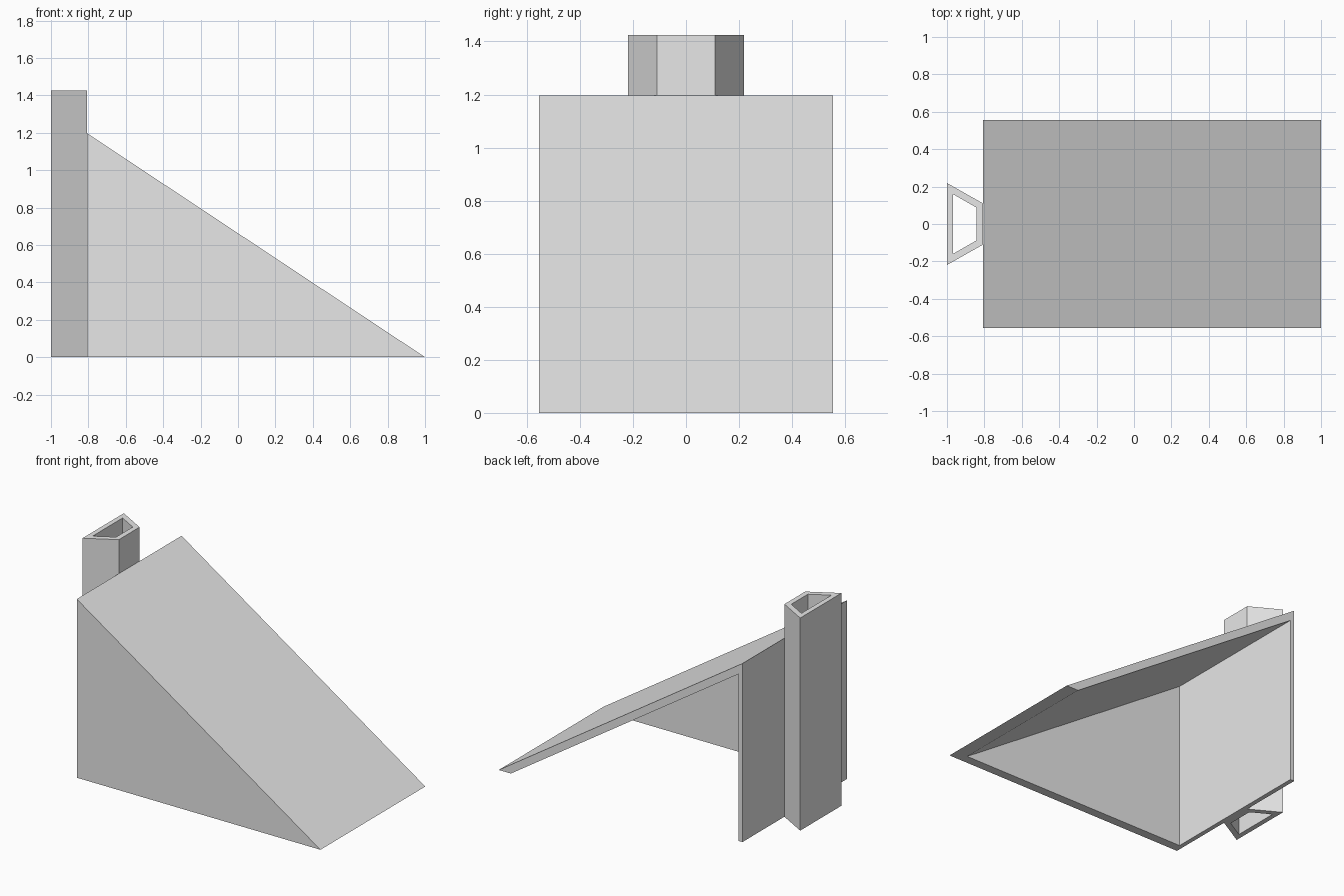
import bpy
import bmesh

default = bpy.data.objects.get("Cube")
if default:
    bpy.data.objects.remove(default, do_unlink=True)

grey = bpy.data.materials.new("light_grey")
grey.use_nodes = True
colour = (0.8, 0.8, 0.8, 1)
grey.diffuse_color = colour
grey.node_tree.nodes["Principled BSDF"].inputs["Base Color"].default_value = colour


def prism(name, profile, depth):
    """Extrude a closed 3D profile along the depth vector."""
    bm = bmesh.new()
    face = bm.faces.new([bm.verts.new(p) for p in profile])
    result = bmesh.ops.extrude_face_region(bm, geom=[face], use_keep_orig=True)
    verts = [g for g in result["geom"] if isinstance(g, bmesh.types.BMVert)]
    bmesh.ops.translate(bm, verts=verts, vec=depth)
    bmesh.ops.recalc_face_normals(bm, faces=bm.faces)
    mesh = bpy.data.meshes.new(name)
    bm.to_mesh(mesh)
    bm.free()
    mesh.materials.append(grey)
    obj = bpy.data.objects.new(name, mesh)
    bpy.context.collection.objects.link(obj)
    return obj


def cut(obj, cutter):
    """Hollow obj with cutter, then discard the cutter."""
    cutter.hide_render = True
    mod = obj.modifiers.new("hollow", "BOOLEAN")
    mod.operation = "DIFFERENCE"
    mod.solver = "EXACT"
    mod.object = cutter
    bpy.context.view_layer.objects.active = obj
    bpy.ops.object.modifier_apply(modifier=mod.name)
    bpy.data.objects.remove(cutter, do_unlink=True)


# Ramp: wedge shell, open underneath and on the +y side
back, height, half = -0.807, 1.197, 0.555
slope = height / (1 - back)
ramp = prism("ramp_shell",
             [(back, -half, 0), (1, -half, 0), (back, -half, height)],
             (0, 2 * half, 0))

wall, side, lip, below = 0.03, 0.06, 0.09, 0.1
inner_x, inner_y, tip = back + wall, -half + side, 1 - lip
cavity = prism("cavity_cutter",
               [(inner_x, inner_y, -below),
                (tip + below / slope, inner_y, -below),
                (inner_x, inner_y, (tip - inner_x) * slope)],
               (0, 2 * half, 0))
cut(ramp, cavity)


# Post sleeve: hollow trapezoid tube against the upright wall
def trapezoid(x0, y0, x1, y1, z):
    return [(x0, -y0, z), (x1, -y1, z), (x1, y1, z), (x0, y0, z)]


sleeve_top = 1.425
sleeve = prism("post_sleeve", trapezoid(-1, 0.219, back, 0.11, 0),
               (0, 0, sleeve_top))
bore = prism("bore_cutter", trapezoid(-0.967, 0.159, -0.842, 0.088, -below),
             (0, 0, sleeve_top + 2 * below))
cut(sleeve, bore)
